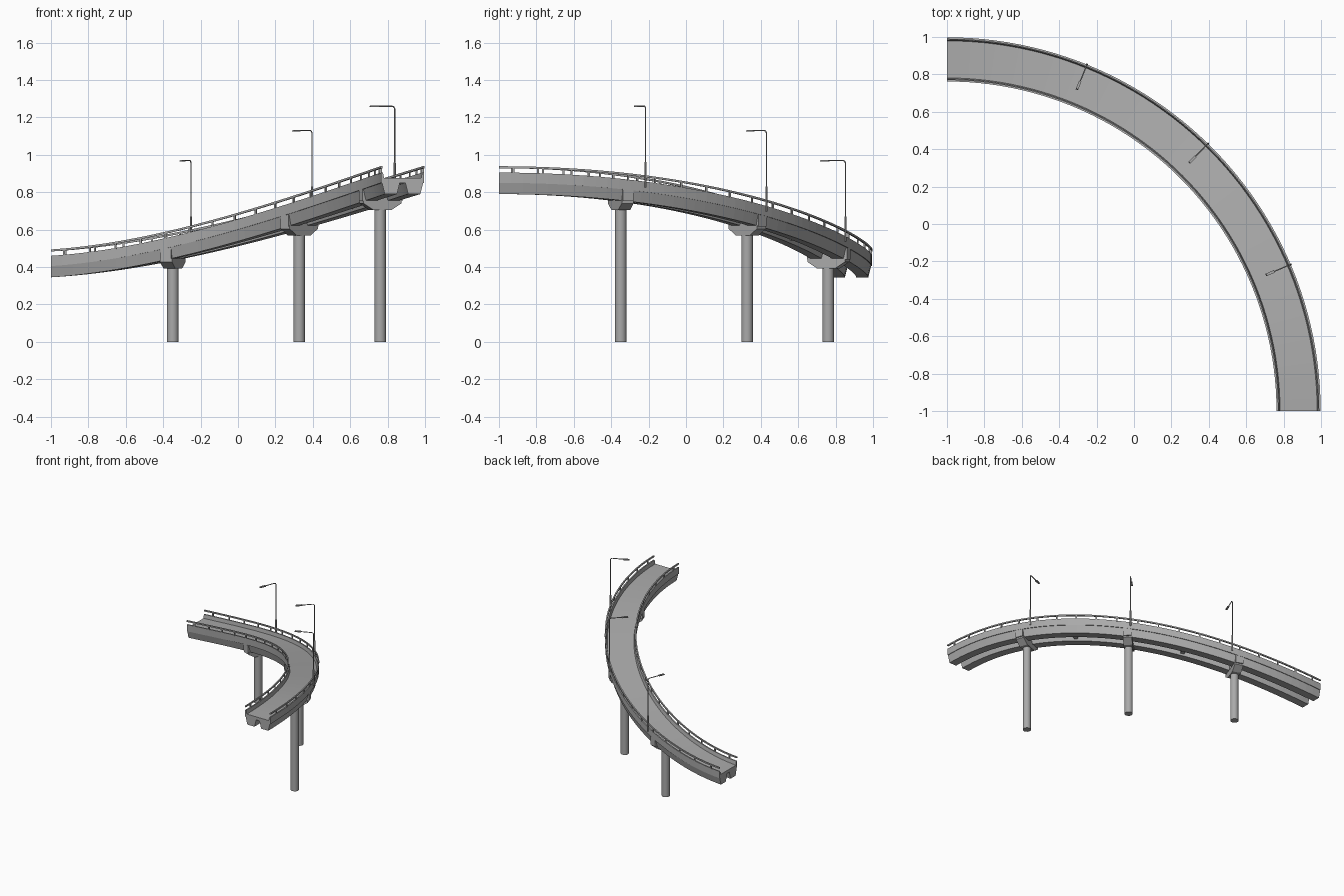
import bpy, bmesh, math
from mathutils import Vector

if "Cube" in bpy.data.objects:
    bpy.data.objects.remove(bpy.data.objects["Cube"])


def material(name, value):
    m = bpy.data.materials.new(name)
    m.use_nodes = True
    colour = (value, value, value, 1)
    m.diffuse_color = colour
    m.node_tree.nodes["Principled BSDF"].inputs["Base Color"].default_value = colour
    return m


concrete = material("concrete grey", 0.4)


def level(deg):
    """Height of the girder underside along the ramp."""
    t = deg / 90
    return 0.79 - 0.445 * (1.64 * t**2 + 0.32 * t**3 - 0.96 * t**4)


def place(r, deg, h, side=0):
    """Point at radius r, ramp angle, height above the underside, offset along the ramp."""
    a = math.radians(deg)
    return Vector((r * math.cos(a) - side * math.sin(a) - 1,
                   r * math.sin(a) + side * math.cos(a) - 1, level(deg) + h))


def finish(name, bm, smooth=False):
    bmesh.ops.recalc_face_normals(bm, faces=bm.faces)
    mesh = bpy.data.meshes.new(name)
    bm.to_mesh(mesh)
    bm.free()
    mesh.materials.append(concrete)
    obj = bpy.data.objects.new(name, mesh)
    bpy.context.collection.objects.link(obj)
    if smooth:
        bpy.ops.object.select_all(action="DESELECT")
        obj.select_set(True)
        bpy.context.view_layer.objects.active = obj
        bpy.ops.object.shade_smooth_by_angle(angle=math.radians(40))
    return obj


def loft(bm, rings):
    """Skin a list of equal point rings and close both ends."""
    rows = [[bm.verts.new(p) for p in ring] for ring in rings]
    n = len(rows[0])
    for a, b in zip(rows, rows[1:]):
        for i in range(n):
            bm.faces.new((a[i], a[(i + 1) % n], b[(i + 1) % n], b[i]))
    bm.faces.new(rows[0])
    bm.faces.new(rows[-1])


def sweep(name, profile, steps=48):
    """Sweep a (radius, height) profile along the whole ramp."""
    bm = bmesh.new()
    loft(bm, [[place(r, 90 * i / steps, h) for r, h in profile] for i in range(steps + 1)])
    return finish(name, bm)


def block(bm, deg, profile, depth):
    """Extrude a (radius, height) profile along the ramp direction."""
    loft(bm, [[place(r, deg, h, s) for r, h in profile] for s in (-depth / 2, depth / 2)])


def tube(bm, points, radii, sides=8):
    """Round bar through points, with one radius per point."""
    rings = []
    for i, (p, rad) in enumerate(zip(points, radii)):
        d = (points[min(i + 1, len(points) - 1)] - points[max(i - 1, 0)]).normalized()
        ref = Vector((0, 0, 1)) if abs(d.z) < 0.5 else Vector((1, 0, 0))
        u = d.cross(ref).normalized()
        # keep the frame steady round the elbow
        if rings and u.dot(last) < 0:
            u = -u
        u = (last - d * last.dot(d)).normalized() if rings else u
        last = u
        v = d.cross(u)
        rings.append([p + rad * (u * math.cos(k * math.tau / sides) + v * math.sin(k * math.tau / sides))
                      for k in range(sides)])
    loft(bm, rings)


def rect(r0, r1, h0, h1):
    return [(r0, h0), (r1, h0), (r1, h1), (r0, h1)]


INNER, OUTER = 1.765, 1.995

# Road slab and the two box girders below it
sweep("road_deck", rect(INNER, OUTER, 0.06, 0.085))
sweep("inner_girder", [(1.785, 0), (1.85, 0), (1.865, 0.06), (1.77, 0.06)])
sweep("outer_girder", [(1.91, 0), (1.975, 0), (1.99, 0.06), (1.895, 0.06)])

# Edge barriers with a sloped road side, handrails and their posts
for name, edge, inward in (("inner", INNER, 1), ("outer", OUTER, -1)):
    sweep(name + "_barrier", [(edge, 0.085), (edge + 0.016 * inward, 0.085),
                              (edge + 0.01 * inward, 0.115), (edge, 0.115)])
    mid = edge + 0.002 * inward
    sweep(name + "_handrail", rect(mid - 0.005, mid + 0.005, 0.138, 0.149))
    posts = bmesh.new()
    count = 20
    for i in range(count):
        block(posts, (i + 0.5) * 90 / count, rect(mid - 0.004, mid + 0.004, 0.11, 0.14), 0.01)
    finish(name + "_rail_posts", posts)

# Piers: round column, flared cap and crossbeam
for i, deg in enumerate((20.3, 45, 69.7), 1):
    top = place(1.877, deg, -0.047)
    bm = bmesh.new()
    tube(bm, [Vector((top.x, top.y, 0)), top], [0.031, 0.031], 16)
    finish(f"pier_column_{i}", bm, smooth=True)
    bm = bmesh.new()
    block(bm, deg, [(1.825, -0.047), (1.93, -0.047), (1.985, -0.012), (1.985, 0.005),
                    (1.77, 0.005), (1.77, -0.012)], 0.068)
    finish(f"pier_cap_{i}", bm)
    bm = bmesh.new()
    block(bm, deg, rect(1.766, 1.994, 0, 0.062), 0.06)
    finish(f"pier_crossbeam_{i}", bm)

# Small diaphragms tying the girders together between the piers
for i, deg in enumerate((32.5, 57.5), 1):
    bm = bmesh.new()
    block(bm, deg, rect(1.84, 1.92, 0.015, 0.062), 0.03)
    finish(f"diaphragm_{i}", bm)

# Street lamps on the outer edge, arms reaching over the road
for i, deg in enumerate((23.1, 45.7, 68), 1):
    r, peak, bend = 1.998, 0.518, 0.015
    bm = bmesh.new()
    tube(bm, [place(r, deg, 0.085), place(r, deg, 0.215), place(r, deg, 0.22)], [0.006, 0.006, 0.004])
    elbow = [place(r - bend * (1 - math.cos(a)), deg, peak - bend + bend * math.sin(a))
             for a in (math.pi / 2 * k / 4 for k in range(5))]
    path = [place(r, deg, 0.21)] + elbow + [place(r - 0.105, deg, peak)]
    tube(bm, path, [0.0033] * len(path))
    finish(f"lamp_post_{i}", bm, smooth=True)
    bm = bmesh.new()
    block(bm, deg, [(r - 0.145, peak - 0.004), (r - 0.095, peak - 0.005),
                    (r - 0.095, peak + 0.004), (r - 0.14, peak + 0.004)], 0.014)
    finish(f"lamp_head_{i}", bm)
